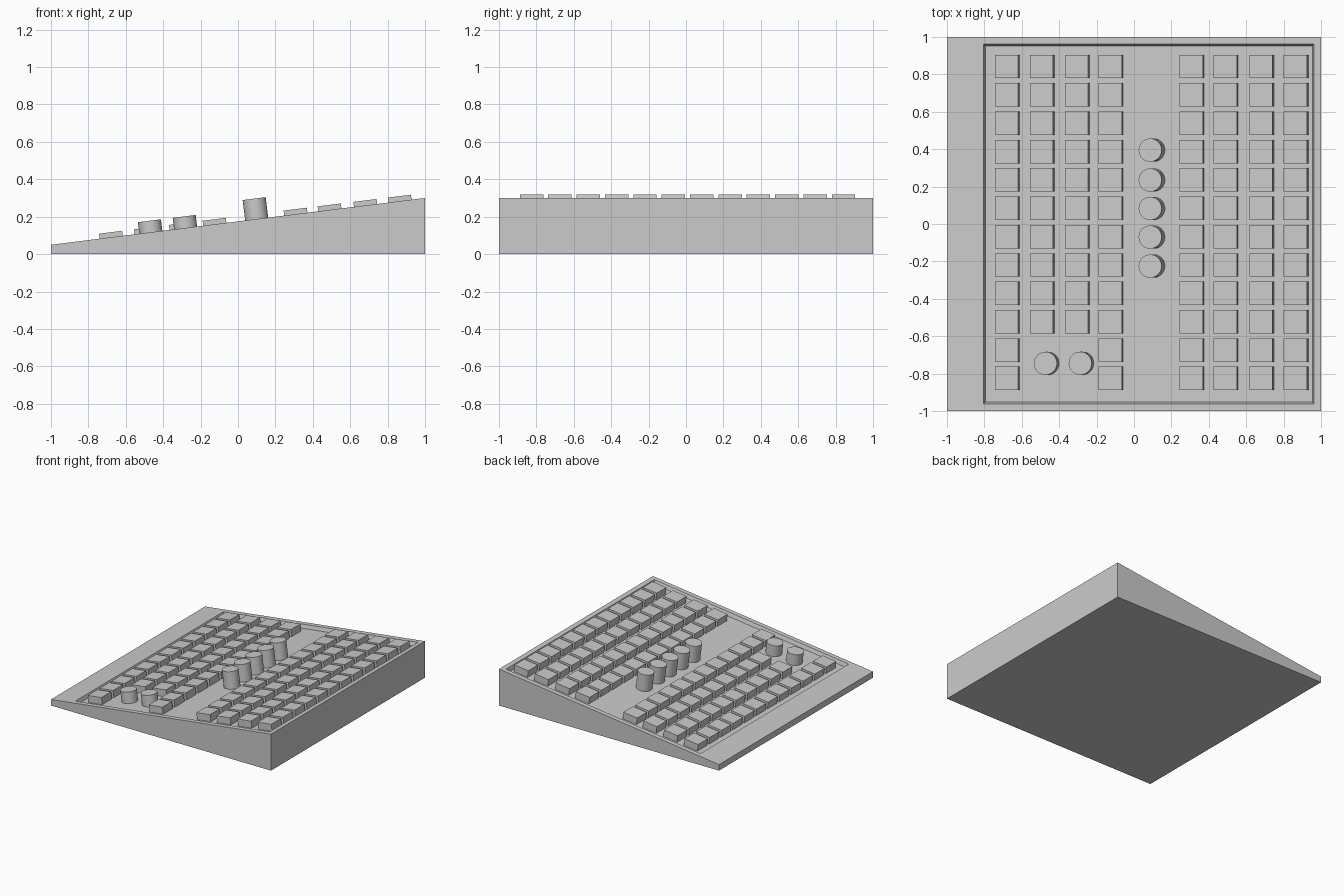
import bpy, bmesh, math
from mathutils import Matrix, Vector

if "Cube" in bpy.data.objects:
    bpy.data.objects.remove(bpy.data.objects["Cube"])

SLOPE = 0.125
ANGLE = math.atan(SLOPE)
NORMAL = Vector((-math.sin(ANGLE), 0, math.cos(ANGLE)))
TILT = Matrix.Rotation(-ANGLE, 4, 'Y')
DEPTH = 0.03  # recess of the control panel


def deck(x, y, h=0.0):
    """Point at height h above the sloping deck."""
    return Vector((x, y, 0.175 + SLOPE * x)) + NORMAL * h


def finish(name, bm):
    bmesh.ops.recalc_face_normals(bm, faces=bm.faces)
    mesh = bpy.data.meshes.new(name)
    bm.to_mesh(mesh)
    bm.free()
    obj = bpy.data.objects.new(name, mesh)
    bpy.context.collection.objects.link(obj)
    return obj


def rect(x0, x1, y0, y1):
    return [(x0, y0), (x1, y0), (x1, y1), (x0, y1)]


# wedge housing with recessed panel, bridged loop by loop
bm = bmesh.new()
loops = [
    [bm.verts.new((x, y, 0)) for x, y in rect(-1, 1, -1, 1)],
    [bm.verts.new(deck(x, y)) for x, y in rect(-1, 1, -1, 1)],
    [bm.verts.new(deck(x, y)) for x, y in rect(-0.805, 0.962, -0.962, 0.962)],
    [bm.verts.new(deck(x, y, -DEPTH)) for x, y in rect(-0.799, 0.95, -0.952, 0.952)],
]
bm.faces.new(loops[0])
for a, b in zip(loops, loops[1:]):
    for i in range(4):
        j = (i + 1) % 4
        bm.faces.new((a[i], a[j], b[j], b[i]))
bm.faces.new(loops[-1])
finish("wedge_housing", bm)


# square buttons, standing on the recessed panel
def button(bm, x, y):
    top, h = 0.027, 0.027 + DEPTH
    mat = Matrix.Translation(deck(x, y, top - h / 2)) @ TILT @ Matrix.Diagonal((0.125, 0.125, h, 1))
    bmesh.ops.create_cube(bm, size=1, matrix=mat)


rows = [0.842 - 0.1516 * i for i in range(12)]
for name, columns in (("left_buttons", (-0.678, -0.492, -0.304, -0.124)),
                      ("right_buttons", (0.309, 0.491, 0.682, 0.866))):
    bm = bmesh.new()
    for c, x in enumerate(columns):
        short = name == "left_buttons" and c in (1, 2)
        for y in rows[:10] if short else rows:
            button(bm, x, y)
    finish(name, bm)


# round knobs
def knob(name, x, y, top):
    h = top + DEPTH
    bm = bmesh.new()
    bmesh.ops.create_cone(bm, cap_ends=True, segments=32, radius1=0.062, radius2=0.062, depth=h,
                          matrix=Matrix.Translation(deck(x, y, top - h / 2)) @ TILT)
    for f in bm.faces:
        f.smooth = len(f.verts) == 4
    for e in bm.edges:
        e.smooth = all(f.smooth for f in e.link_faces)
    finish(name, bm)


for i, y in enumerate((0.395, 0.235, 0.083, -0.07, -0.225)):
    knob(f"tall_knob_{i + 1}", 0.1, y, 0.11)
for i, x in enumerate((-0.466, -0.28)):
    knob(f"short_knob_{i + 1}", x, -0.745, 0.062)
